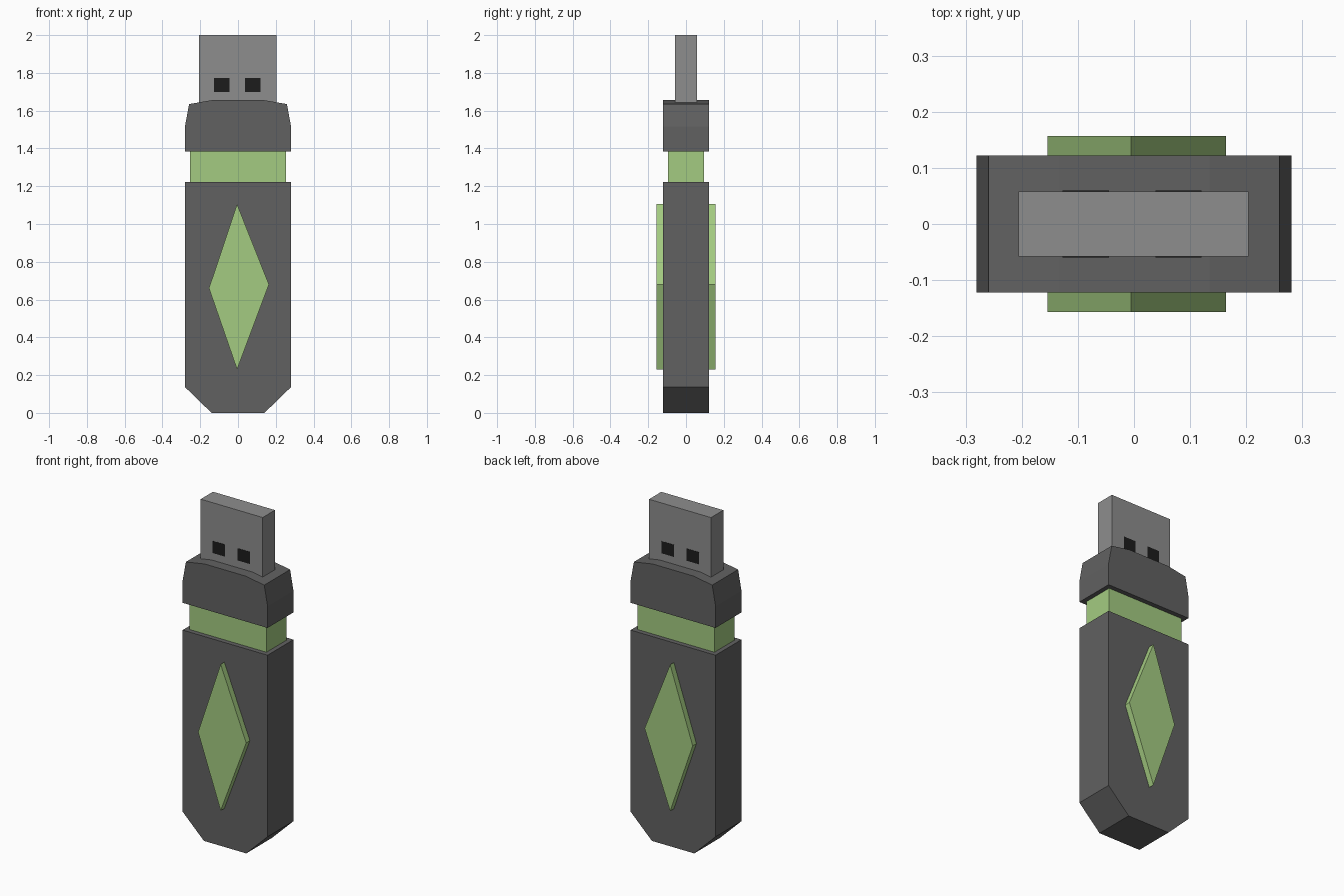
import bpy
import bmesh

if "Cube" in bpy.data.objects:
    bpy.data.objects.remove(bpy.data.objects["Cube"])


def material(name, rgb):
    mat = bpy.data.materials.new(name)
    mat.diffuse_color = (*rgb, 1)
    mat.use_nodes = True
    mat.node_tree.nodes["Principled BSDF"].inputs["Base Color"].default_value = mat.diffuse_color
    return mat


GREEN = material("green", (0.37, 0.60, 0.22))
DARK = material("dark_grey", (0.12, 0.12, 0.12))
METAL = material("metal_grey", (0.27, 0.27, 0.27))
BLACK = material("black", (0.012, 0.012, 0.012))


def prism(name, profile, half_depth, mat):
    """Extrude an (x, z) outline symmetrically along y."""
    bm = bmesh.new()
    face = bm.faces.new([bm.verts.new((x, -half_depth, z)) for x, z in profile])
    new = bmesh.ops.extrude_face_region(bm, geom=[face])["geom"]
    verts = [g for g in new if isinstance(g, bmesh.types.BMVert)]
    bmesh.ops.translate(bm, verts=verts, vec=(0, 2 * half_depth, 0))
    bmesh.ops.recalc_face_normals(bm, faces=bm.faces)
    mesh = bpy.data.meshes.new(name)
    bm.to_mesh(mesh)
    bm.free()
    mesh.materials.append(mat)
    obj = bpy.data.objects.new(name, mesh)
    bpy.context.collection.objects.link(obj)
    return obj


def mirrored(right_side):
    """Close a right-hand outline with its mirror image."""
    return right_side + [(-x, z) for x, z in reversed(right_side)]


def rect(x0, x1, z0, z1):
    return [(x0, z0), (x1, z0), (x1, z1), (x0, z1)]


# Main case with chamfered bottom corners
prism("body", mirrored([(0.14, 0), (0.281, 0.137), (0.281, 1.222)]), 0.122, DARK)

# Recessed band between case and collar
prism("band", rect(-0.254, 0.254, 1.20, 1.40), 0.094, GREEN)

# Shaped collar around the connector
prism("collar", mirrored([(0.281, 1.385), (0.281, 1.515), (0.259, 1.635),
                          (0.135, 1.656)]), 0.122, DARK)

# Metal connector
prism("connector", rect(-0.206, 0.204, 1.60, 2.0), 0.058, METAL)

# Dark contact windows, visible on both faces of the connector
for side, x in (("left", -0.086), ("right", 0.079)):
    prism(f"{side}_window", rect(x - 0.041, x + 0.041, 1.70, 1.772), 0.0595, BLACK)

# Raised diamond inlay, standing out on front and back
prism("diamond_inlay", [(-0.005, 0.23), (0.164, 0.68), (-0.005, 1.105),
                        (-0.154, 0.66)], 0.157, GREEN)
